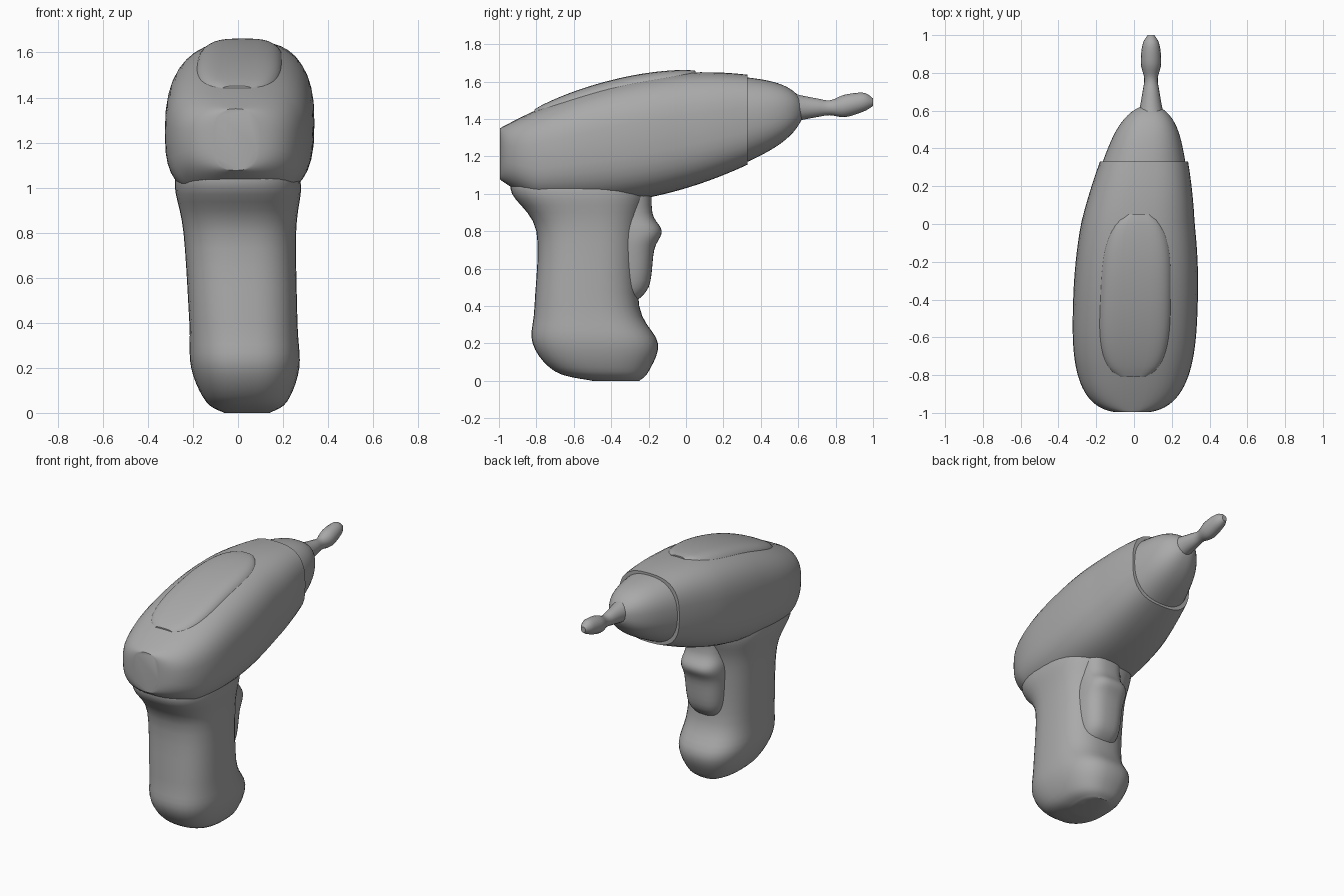
import bpy
import bmesh
import math
from mathutils import Vector

cube = bpy.data.objects.get("Cube")
if cube:
    bpy.data.objects.remove(cube)

COLOUR = (0.4, 0.4, 0.4, 1)
grey = bpy.data.materials.new("plain grey")
grey.use_nodes = True
grey.diffuse_color = COLOUR
grey.node_tree.nodes["Principled BSDF"].inputs["Base Color"].default_value = COLOUR


def spline(keys, steps=5):
    """Interpolate smoothly between rows of values."""
    rows = [Vector(key) for key in keys]
    padded = [rows[0]] + rows + [rows[-1]]
    result = []
    for before, start, end, after in zip(padded, rows, rows[1:], padded[3:]):
        leave, arrive = (end - before) / 2, (after - start) / 2
        for step in range(steps):
            t = step / steps
            ease = t * t * (3 - 2 * t)
            result.append(start.lerp(end, ease)
                          + leave * (t * (1 - t) ** 2)
                          - arrive * (t * t * (1 - t)))
    return result + [rows[-1]]


def span(first, last, count, bias=1):
    """Positions between two ends, crowded towards the first by the bias."""
    return [first + (last - first) * (i / count) ** bias for i in range(count + 1)]


def rounded(value, power):
    return math.copysign(abs(value) ** (2 / power), value)


def loft(name, axis, sections, power, sides=40):
    """Skin rounded sections: position, centre x, half width, low and high."""
    bm = bmesh.new()
    rings = []
    for position, centre, half, low, high in sections:
        ring = []
        for i in range(sides):
            angle = math.tau * i / sides
            x = centre + half * rounded(math.cos(angle), power)
            other = (low + high + (high - low) * rounded(math.sin(angle), power)) / 2
            place = (x, position, other) if axis == "y" else (x, other, position)
            ring.append(bm.verts.new(place))
        rings.append(ring)
    for near, far in zip(rings, rings[1:]):
        for i in range(sides):
            bm.faces.new((near[i - 1], near[i], far[i], far[i - 1]))
    bm.faces.new(rings[0])
    bm.faces.new(rings[-1])
    bmesh.ops.recalc_face_normals(bm, faces=bm.faces)
    mesh = bpy.data.meshes.new(name)
    bm.to_mesh(mesh)
    bm.free()
    mesh.materials.append(grey)
    obj = bpy.data.objects.new(name, mesh)
    bpy.context.collection.objects.link(obj)
    bpy.ops.object.select_all(action="DESELECT")
    obj.select_set(True)
    bpy.context.view_layer.objects.active = obj
    bpy.ops.object.shade_smooth_by_angle(angle=math.radians(35))


# Shared outline of the housing and its nose
def centre_line(y):
    return 0.02 + (0.1 if y > 0 else 0.03) * y


def half_width(y):
    t = (y + 0.4) / 1.35 if y > -0.4 else (-0.4 - y) / 0.6
    return 0.33 * (1 - t * t if y > -0.4 else (1 - t ** 3) ** (1 / 3))


def top_line(y):
    return 1.65 - 0.25 * (y - 0.1) ** 2


def bottom_line(y):
    return 1.03 + 0.3 * y + 0.25 * y * y + max(0, -y - 0.8) / 2


def housing_section(y):
    return y, centre_line(y), half_width(y), bottom_line(y), top_line(y)


# Nose collar sits just inside the housing and rounds off at the tip
def collar_section(y):
    close = math.sqrt(1 - ((y - 0.25) / 0.38) ** 6)
    middle = (top_line(y) + bottom_line(y)) / 2
    tall = ((top_line(y) - bottom_line(y)) / 2 - 0.015) * close
    return y, centre_line(y), (half_width(y) - 0.015) * close, middle - tall, middle + tall


# Raised pad follows the top of the housing with an oval outline
def pad_section(y):
    oval = (1 - abs((y + 0.38) / 0.44) ** 3) ** (1 / 3)
    return y, centre_line(y), 0.2 * oval, 1.3, top_line(y) + 0.02 * oval


loft("motor_housing", "y", map(housing_section, span(-0.995, 0.33, 36, 1.8)), 2.8)
loft("nose_collar", "y", map(collar_section, span(0.62, 0.25, 16, 1.5)), 2.4)
loft("top_pad", "y", map(pad_section, span(-0.81, 0.05, 30)), 4)

# Handle rows: height, half width, back, front
handle_rows = [
    (0, 0.1, -0.5, -0.25),
    (0.05, 0.18, -0.7, -0.2),
    (0.2, 0.24, -0.82, -0.15),
    (0.4, 0.24, -0.81, -0.25),
    (0.8, 0.25, -0.8, -0.25),
    (1, 0.28, -0.93, -0.2),
    (1.1, 0.26, -0.93, -0.2),
]
loft("handle", "z", [(z, 0.04 - 0.04 * z, half, back, front)
                     for z, half, back, front in spline(handle_rows)], 2.6)

# Trigger rows: height, half width, front
trigger_rows = [
    (0.4, 0.08, -0.3),
    (0.5, 0.13, -0.2),
    (0.7, 0.15, -0.17),
    (0.8, 0.15, -0.13),
    (0.9, 0.14, -0.18),
    (1.1, 0.14, -0.18),
]
loft("trigger", "z", [(z, 0.04, half, -0.5, front)
                      for z, half, front in spline(trigger_rows)], 2.8)

# Tool bit rows: distance forward, radius, centre height
bit_rows = [
    (0.5, 0.1, 1.46),
    (0.6, 0.07, 1.46),
    (0.7, 0.05, 1.46),
    (0.77, 0.04, 1.46),
    (0.85, 0.06, 1.47),
    (0.95, 0.05, 1.49),
    (1, 0.02, 1.49),
]
loft("tool_bit", "y", [(y, 0.09, 0.9 * radius, height - radius, height + radius)
                       for y, radius, height in spline(bit_rows)], 2, 16)
